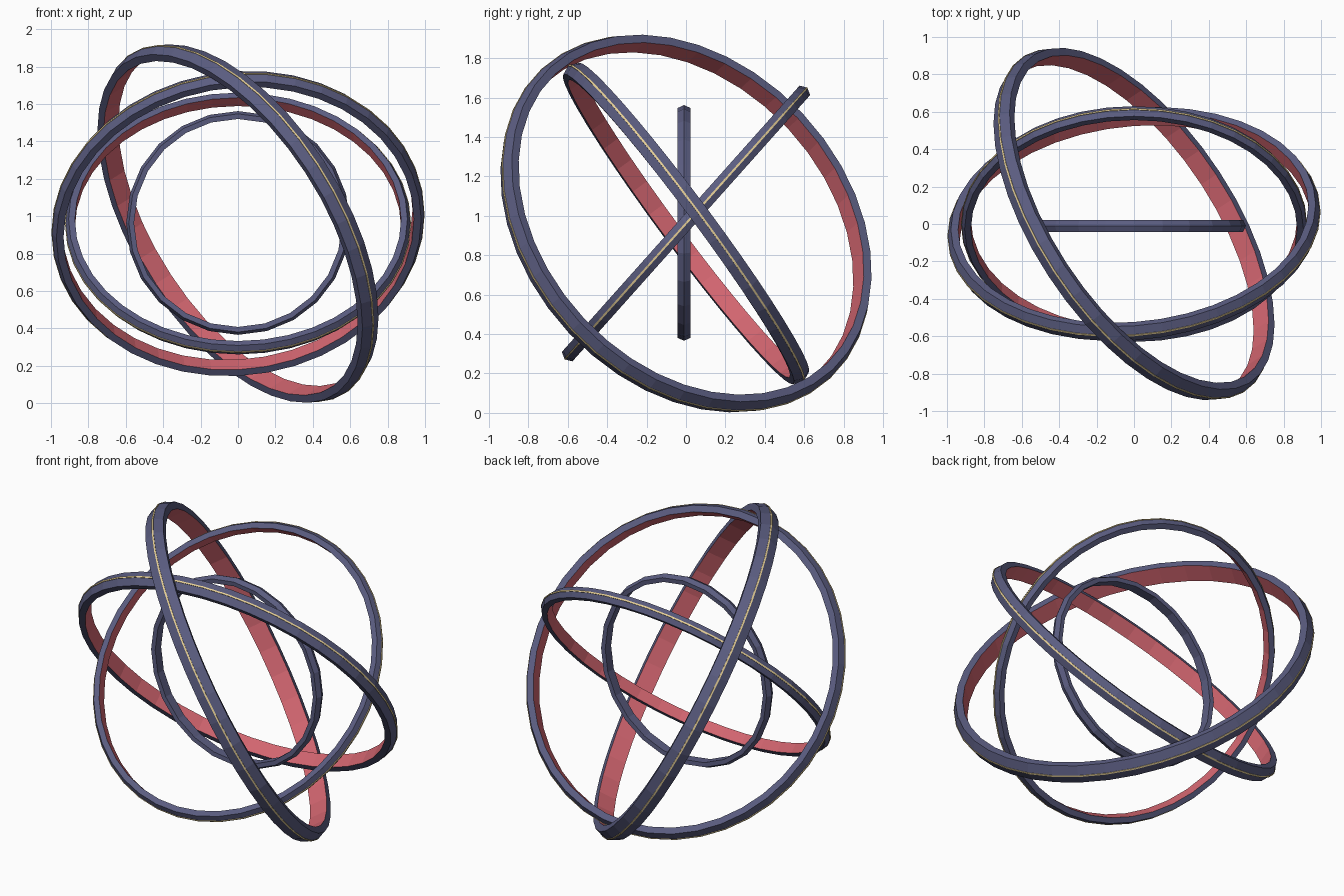
import bpy, bmesh, math
from mathutils import Vector

if "Cube" in bpy.data.objects:
    bpy.data.objects.remove(bpy.data.objects["Cube"])

CENTRE = Vector((0, 0, 0.961))


def material(name, rgb):
    m = bpy.data.materials.new(name)
    m.diffuse_color = (*rgb, 1)
    m.use_nodes = True
    m.node_tree.nodes["Principled BSDF"].inputs["Base Color"].default_value = m.diffuse_color
    return m


slate = material("slate blue", (0.105, 0.11, 0.22))
red = material("coral red", (0.64, 0.13, 0.16))
gold = material("pale gold", (0.82, 0.65, 0.32))


def ring(name, profile, normal, segments, mats, inner_edge=None, shift=(0, 0, 0)):
    """Sweep a closed (radius, axial) profile round the given axis.
    The profile edge with index inner_edge gets the second material."""
    n = Vector(normal).normalized()
    u = (Vector((1, 0, 0)) - n * n.x).normalized()
    v = n.cross(u)
    c = CENTRE + Vector(shift)
    bm = bmesh.new()
    loops = []
    for i in range(segments):
        a = 2 * math.pi * i / segments
        d = u * math.cos(a) + v * math.sin(a)
        loops.append([bm.verts.new(c + d * r + n * h) for r, h in profile])
    k = len(profile)
    for i in range(segments):
        p, q = loops[i], loops[(i + 1) % segments]
        for j in range(k):
            f = bm.faces.new((p[j], q[j], q[(j + 1) % k], p[(j + 1) % k]))
            f.material_index = 1 if j == inner_edge else 0
    bmesh.ops.recalc_face_normals(bm, faces=bm.faces)
    mesh = bpy.data.meshes.new(name)
    bm.to_mesh(mesh)
    bm.free()
    for m in mats:
        mesh.materials.append(m)
    ob = bpy.data.objects.new(name, mesh)
    bpy.context.collection.objects.link(ob)
    return ob


def band(radius, thick, half):
    """Ridged outside, flat inside (edge 0 is the inner face)."""
    inner, side = radius - thick, radius - 0.35 * thick
    return [(inner, -0.93 * half), (inner, 0.93 * half),
            (side, half), (radius, 0), (side, -half)]


def strip(radius, half):
    """Thin flat plate riding on the ridge."""
    return [(radius - 0.004, -half), (radius - 0.004, half),
            (radius + 0.001, half), (radius + 0.001, -half)]


# Small upright core ring
ring("core_ring", band(0.598, 0.042, 0.032), (0, 1, 0), 24, [slate], shift=(0, -0.01, 0.003))

# Three nested tilted rings with coral inner faces
for name, radius, thick, half, normal in (
        ("inner_ring", 0.924, 0.052, 0.036, (0, 0.746, -0.666)),
        ("middle_ring", 1.000, 0.060, 0.048, (-0.085, 0.80, 0.594)),
        ("outer_ring", 1.073, 0.066, 0.058, (0.738, 0.493, 0.461))):
    ring(name, band(radius, thick, half), normal, 40, [slate, red], 0)
    # Fine gold line along the ridge
    ring(name + "_gold_line", strip(radius, 0.005), normal, 40, [gold])
